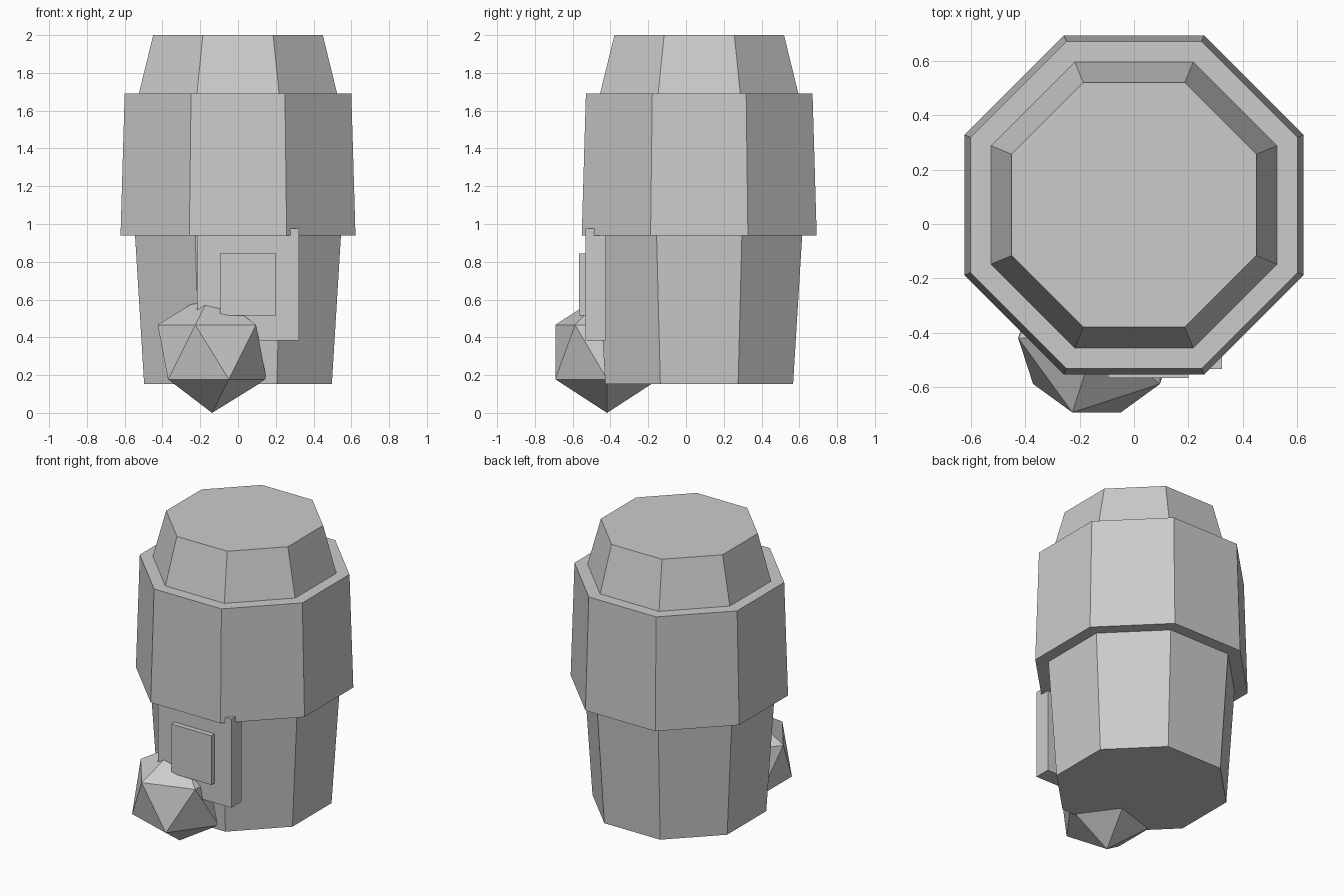
import bpy, bmesh, math
from mathutils import Matrix

if "Cube" in bpy.data.objects:
    bpy.data.objects.remove(bpy.data.objects["Cube"])

grey = bpy.data.materials.new("plain grey")
grey.diffuse_color = (0.6, 0.6, 0.6, 1)
grey.use_nodes = True
grey.node_tree.nodes["Principled BSDF"].inputs["Base Color"].default_value = grey.diffuse_color


def finish(name, bm):
    mesh = bpy.data.meshes.new(name)
    bm.to_mesh(mesh)
    bm.free()
    mesh.materials.append(grey)
    obj = bpy.data.objects.new(name, mesh)
    bpy.context.collection.objects.link(obj)
    return obj


def octagon(name, z0, z1, flat0, flat1):
    """Tapered eight-sided section; flat0/flat1 = centre-to-face distances."""
    bm = bmesh.new()
    k = 1 / math.cos(math.pi / 8)
    place = Matrix.Translation((0, 0.07, (z0 + z1) / 2)) @ Matrix.Rotation(math.pi / 8, 4, 'Z')
    bmesh.ops.create_cone(bm, cap_ends=True, segments=8, radius1=flat0 * k,
                          radius2=flat1 * k, depth=z1 - z0, matrix=place)
    return finish(name, bm)


def box(name, lo, hi):
    bm = bmesh.new()
    mid = [(a + b) / 2 for a, b in zip(lo, hi)]
    size = [b - a for a, b in zip(lo, hi)]
    bmesh.ops.create_cube(bm, size=1, matrix=Matrix.Translation(mid) @ Matrix.Diagonal((*size, 1)))
    return finish(name, bm)


# Stacked octagonal body
octagon("lower_body", 0.153, 0.938, 0.497, 0.545)
octagon("upper_band", 0.938, 1.69, 0.622, 0.60)
octagon("top_cap", 1.69, 2.0, 0.525, 0.449)

# Front plate with a smaller raised panel
box("front_plate", (-0.217, -0.532, 0.384), (0.323, -0.426, 0.975))
box("raised_panel", (-0.095, -0.566, 0.516), (0.20, -0.50, 0.844))

# Faceted stone at the foot of the plate
bm = bmesh.new()
r = 0.322
bmesh.ops.create_icosphere(bm, subdivisions=1, radius=r,
                           matrix=Matrix.Translation((-0.1375, -0.418, r)) @ Matrix.Rotation(math.pi, 4, 'Z'))
finish("faceted_stone", bm)
